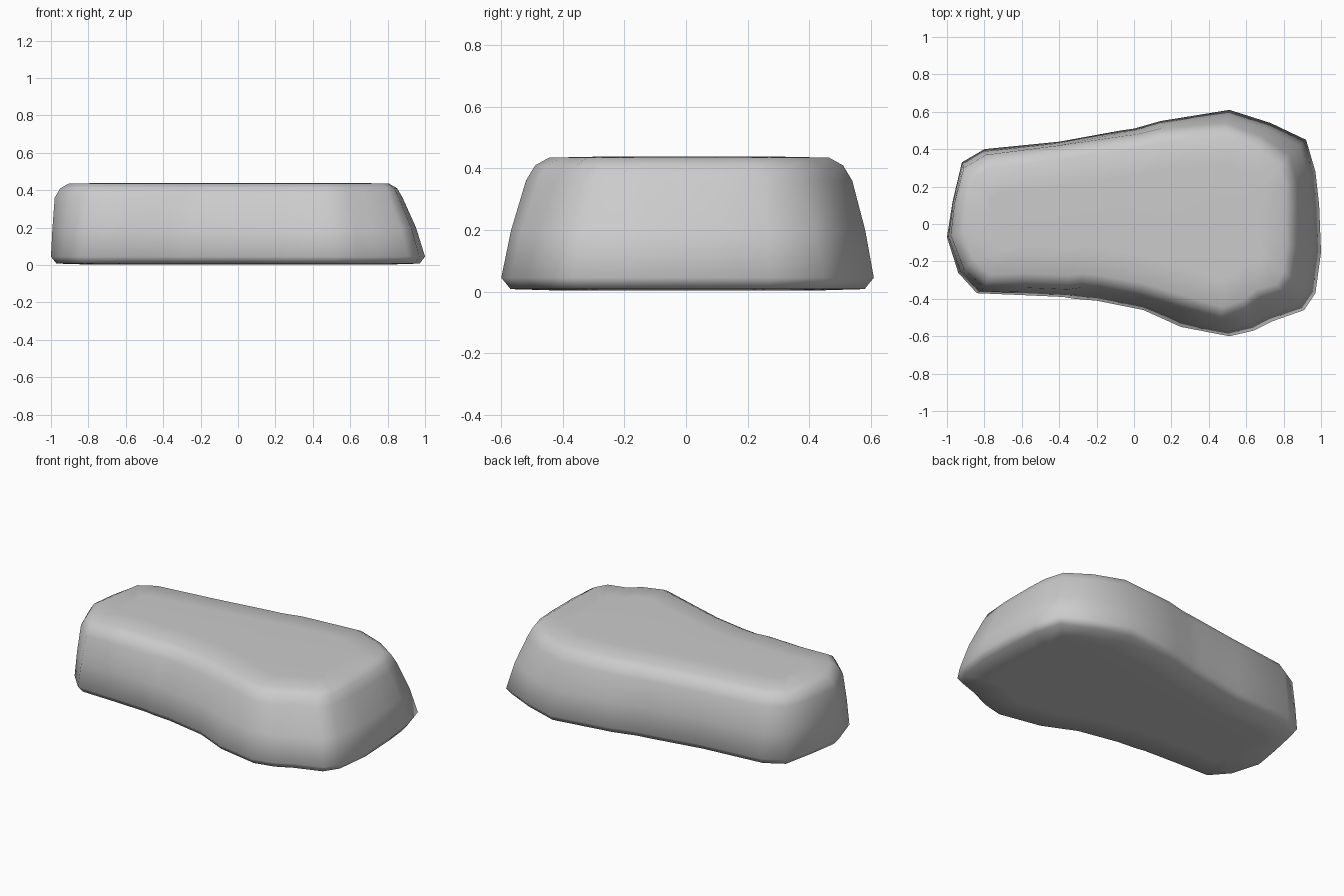
import bpy
import bmesh
from mathutils import Vector

default_cube = bpy.data.objects.get("Cube")
if default_cube:
    bpy.data.objects.remove(default_cube, do_unlink=True)

# Footprint of the slab, in hundredths: widest x, y and shoulder x, y
OUTLINE = [
    (-84, -37, -80, -34), (-60, -38, -59, -34), (-38, -39, -35, -35),
    (-32, -40, -28, -34), (-20, -41, -18, -35), (5, -46, 4, -39),
    (25, -55, 24, -45), (51, -60, 47, -52), (64, -57, 60, -48),
    (74, -52, 68, -42), (91, -46, 81, -38), (97, -37, 86, -30),
    (100, -15, 88, -12), (99, 10, 88, 10), (97, 28, 87, 24),
    (92, 45, 83, 37), (73, 54, 68, 47), (51, 61, 49, 54),
    (14, 55, 14, 51), (0, 51, 2, 48), (-7, 50, -6, 47),
    (-40, 44, -40, 42), (-80, 40, -79, 37), (-92, 33, -91, 30),
    (-97, 12, -96, 11), (-100, -7, -98, -6), (-94, -26, -91, -24),
]


def inward(point, amount):
    """Pull a point towards the long middle line of the slab."""
    spine = Vector((max(-0.65, min(0.5, point.x)), 0))
    offset = spine - point
    return point + offset.normalized() * min(amount, offset.length)


def add_ring(bm, points, height):
    return [bm.verts.new((p.x, p.y, height)) for p in points]


def build_rock():
    base = [Vector(row[:2]) / 100 for row in OUTLINE]
    shoulder = [Vector(row[2:]) / 100 for row in OUTLINE]
    middle = [b.lerp(s, 0.4) for b, s in zip(base, shoulder)]
    levels = [
        ([inward(p, 0.2) for p in base], 0.003),
        ([inward(p, 0.03) for p in base], 0.008),
        (base, 0.045),
        (middle, 0.2),
        (shoulder, 0.36),
        ([inward(p, 0.03) for p in shoulder], 0.41),
        ([inward(p, 0.075) for p in shoulder], 0.435),
        ([inward(p, 0.22) for p in shoulder], 0.438),
    ]

    bm = bmesh.new()
    rings = [add_ring(bm, points, height) for points, height in levels]
    count = len(base)
    for lower, upper in zip(rings, rings[1:]):
        for i in range(count):
            j = (i + 1) % count
            bm.faces.new((lower[i], lower[j], upper[j], upper[i]))

    # Flat underside and top
    bm.faces.new(reversed(rings[0]))
    bm.faces.new(rings[-1])
    bmesh.ops.recalc_face_normals(bm, faces=bm.faces)
    for face in bm.faces:
        face.smooth = True

    mesh = bpy.data.meshes.new("rock_slab")
    bm.to_mesh(mesh)
    bm.free()
    rock = bpy.data.objects.new("rock_slab", mesh)
    bpy.context.collection.objects.link(rock)
    return rock


def make_material(name, color):
    material = bpy.data.materials.new(name)
    material.use_nodes = True
    material.diffuse_color = color
    material.node_tree.nodes["Principled BSDF"].inputs["Base Color"].default_value = color
    return material


rock_slab = build_rock()
rock_slab.data.materials.append(make_material("light_grey_stone", (0.6, 0.6, 0.6, 1)))
